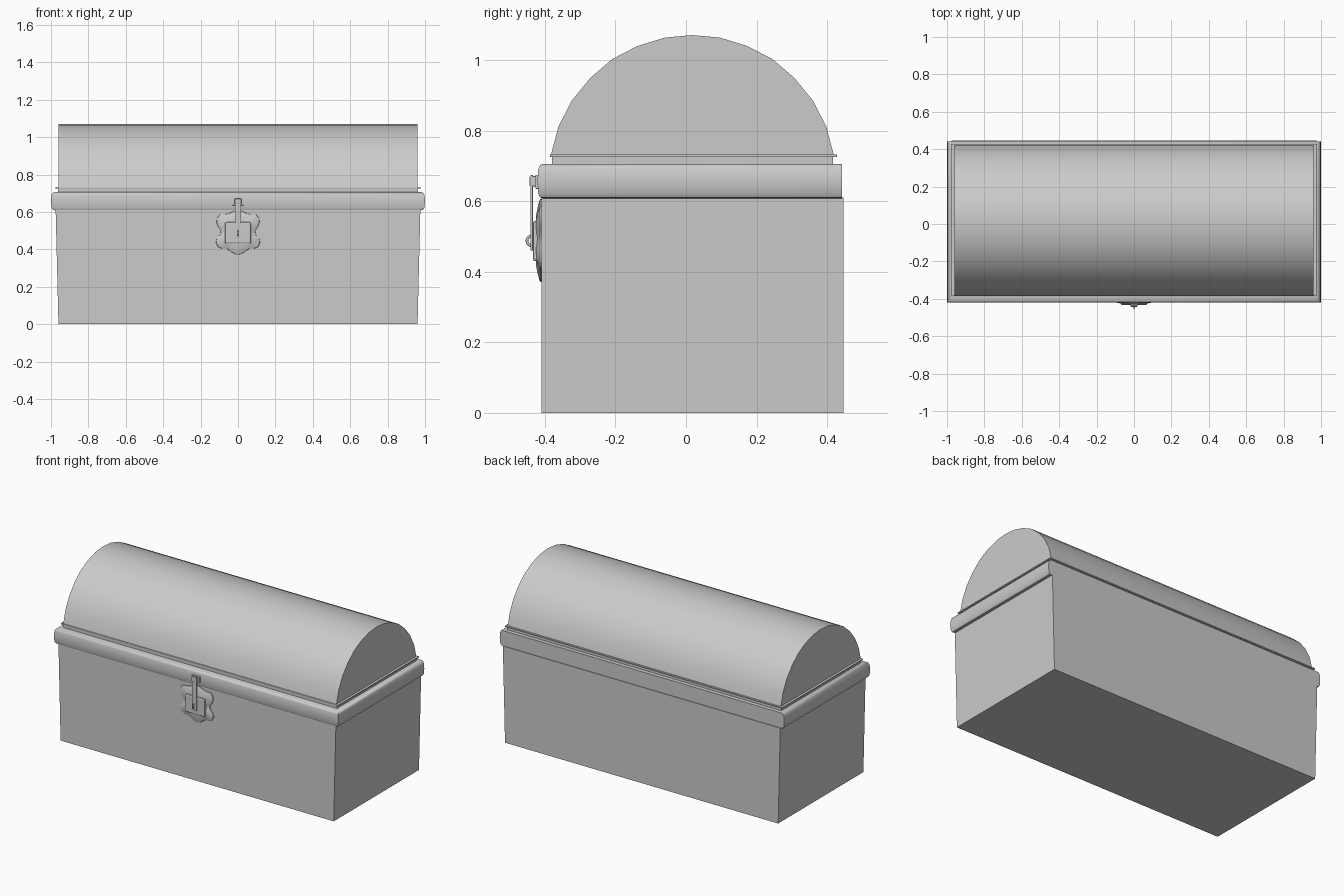
import bpy, bmesh, math

if "Cube" in bpy.data.objects:
    bpy.data.objects.remove(bpy.data.objects["Cube"])


def loft(name, rings, smooth=None):
    """Skin a list of equal-length point rings and cap both ends."""
    bm = bmesh.new()
    loops = [[bm.verts.new(p) for p in ring] for ring in rings]
    n = len(loops[0])
    for a, b in zip(loops, loops[1:]):
        for i in range(n):
            j = (i + 1) % n
            bm.faces.new((a[i], a[j], b[j], b[i]))
    bm.faces.new(loops[0][::-1])
    bm.faces.new(loops[-1])
    bmesh.ops.recalc_face_normals(bm, faces=bm.faces)
    me = bpy.data.meshes.new(name)
    bm.to_mesh(me)
    bm.free()
    ob = bpy.data.objects.new(name, me)
    bpy.context.collection.objects.link(ob)
    if smooth:
        bpy.ops.object.select_all(action='DESELECT')
        bpy.context.view_layer.objects.active = ob
        ob.select_set(True)
        bpy.ops.object.shade_smooth_by_angle(angle=math.radians(smooth))
    return ob


def rect(hx, y0, y1, z):
    return [(-hx, y0, z), (hx, y0, z), (hx, y1, z), (-hx, y1, z)]


def box(name, x0, x1, y0, y1, z0, z1, bevel=0):
    ob = loft(name, [[(x0, y0, z), (x1, y0, z), (x1, y1, z), (x0, y1, z)] for z in (z0, z1)])
    if bevel:
        m = ob.modifiers.new("bevel", 'BEVEL')
        m.width = bevel
        m.segments = 2
    return ob


# Chest body, slightly wider at the top
loft("body", [rect(0.96, -0.41, 0.446, 0), rect(0.975, -0.41, 0.446, 0.61)])

# Rounded band on front and sides, flat at the back
band = [(0.608, 0.972, -0.405), (0.611, 0.99, -0.414), (0.622, 0.997, -0.419),
        (0.657, 1.0, -0.421), (0.69, 0.997, -0.419), (0.702, 0.991, -0.414),
        (0.706, 0.98, -0.406)]
loft("lid_band", [rect(hx, y0, 0.442, z) for z, hx, y0 in band], 45)

# Step and thin lip below the curved lid
box("lid_riser", -0.962, 0.962, -0.38, 0.417, 0.70, 0.73)
box("lid_lip", -0.975, 0.975, -0.386, 0.428, 0.725, 0.733, 0.002)

# Barrel lid with fourteen facets across the arch
half = [(0.402, 0.727), (0.38, 0.811), (0.342, 0.885), (0.289, 0.95),
        (0.227, 1.003), (0.156, 1.04), (0.078, 1.064)]
arch = half + [(0, 1.071)] + [(-y, z) for y, z in reversed(half)]
loft("barrel_lid", [[(x, y + 0.018, z) for y, z in arch] for x in (-0.96, 0.96)], 40)

# Scalloped latch plate, domed gently off the front
edge = [(0.016, 0.374), (0.04, 0.388), (0.062, 0.404), (0.085, 0.403), (0.107, 0.412),
        (0.119, 0.435), (0.114, 0.458), (0.096, 0.478), (0.092, 0.5), (0.106, 0.52),
        (0.116, 0.545), (0.113, 0.57), (0.096, 0.588), (0.07, 0.587), (0.045, 0.595),
        (0.02, 0.606)]
outline = [(0, 0.37)] + edge + [(0, 0.608)] + [(-x, z) for x, z in reversed(edge)]
loft("latch_plate", [[(x * s, y, 0.49 + (z - 0.49) * s) for x, z in outline]
                     for s, y in ((1, -0.408), (0.98, -0.414), (0.85, -0.419), (0.6, -0.425))], 45)

# Raised lock block
box("lock_block", -0.07, 0.07, -0.434, -0.415, 0.43, 0.545, 0.008)

# Hasp: mount on the band, hinge arm and hanging strap
box("hasp_mount", -0.03, 0.03, -0.427, -0.41, 0.635, 0.675, 0.003)
box("hasp_arm", -0.018, 0.018, -0.443, -0.42, 0.642, 0.671, 0.003)
box("hasp_strap", -0.017, 0.017, -0.441, -0.434, 0.46, 0.675, 0.002)

# Staple loop through the strap
bpy.ops.mesh.primitive_torus_add(major_radius=0.014, minor_radius=0.004, major_segments=16,
                                 minor_segments=8, location=(0, -0.437, 0.488),
                                 rotation=(0, math.pi / 2, 0))
bpy.context.object.name = "staple"
bpy.ops.object.shade_smooth()
